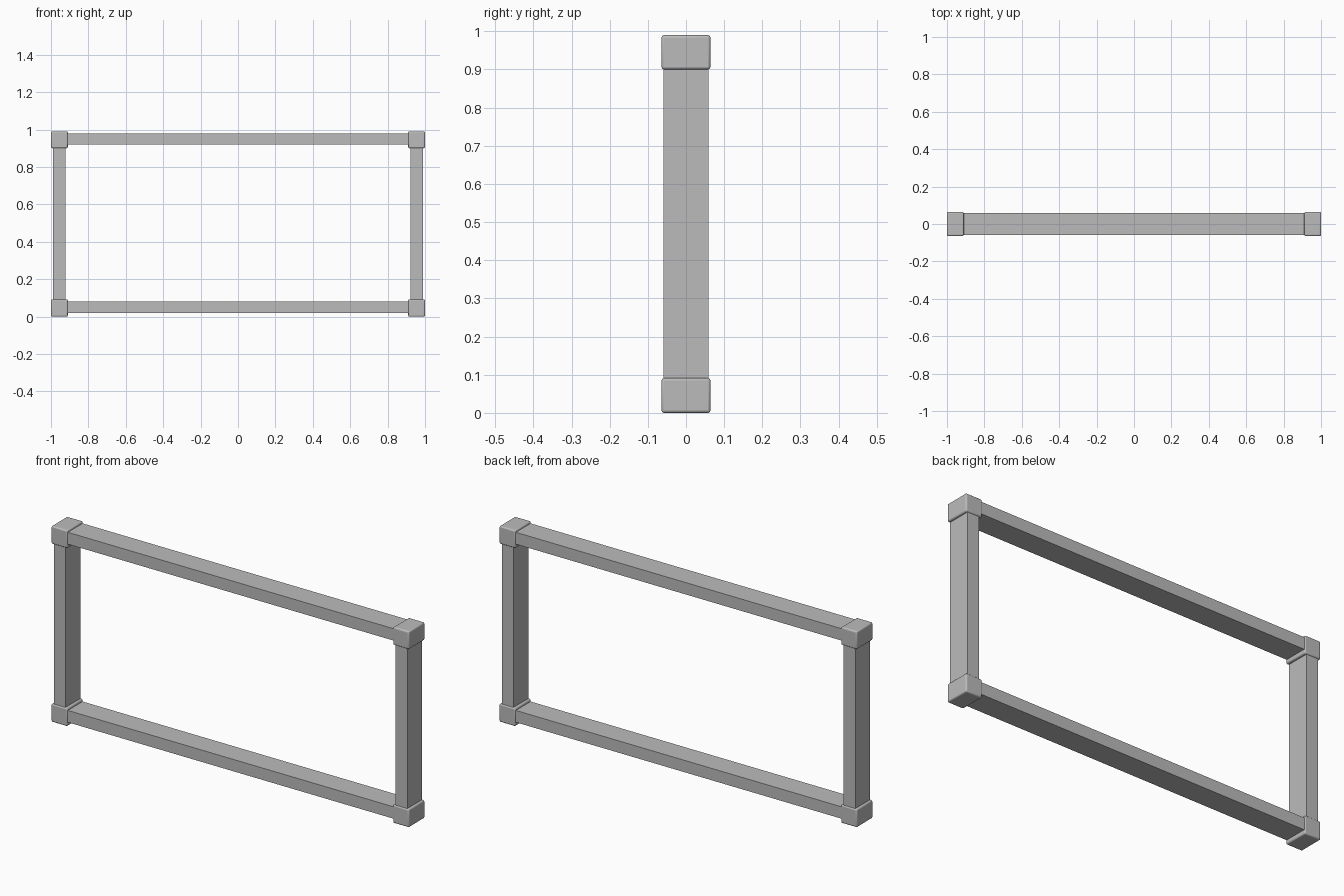
import bpy

if "Cube" in bpy.data.objects:
    bpy.data.objects.remove(bpy.data.objects["Cube"])

grey = bpy.data.materials.new("light grey")
grey.diffuse_color = (0.5, 0.5, 0.5, 1)
grey.use_nodes = True
grey.node_tree.nodes["Principled BSDF"].inputs["Base Color"].default_value = grey.diffuse_color


def box(name, x, z, y, bevel=0.0):
    """Box from x and z ranges, with half depth y."""
    bpy.ops.mesh.primitive_cube_add(
        size=1, location=((x[0] + x[1]) / 2, 0, (z[0] + z[1]) / 2))
    ob = bpy.context.object
    ob.name = name
    ob.scale = (x[1] - x[0], 2 * y, z[1] - z[0])
    bpy.ops.object.transform_apply(location=False, rotation=False, scale=True)
    ob.data.materials.append(grey)
    if bevel:
        mod = ob.modifiers.new("rounded edges", "BEVEL")
        mod.width = bevel
        mod.segments = 3
        bpy.ops.object.shade_smooth_by_angle()
    return ob


HEIGHT = 0.99    # overall frame height
CAP = 0.09       # corner cap size

# Horizontal rails, ending inside the corner caps
for name, z in (("bottom_rail", 0.05), ("top_rail", HEIGHT - 0.05 + 0.01)):
    box(name, (-0.925, 0.925), (z - 0.03, z + 0.03), 0.059)

# Upright posts and rounded corner caps on both sides
for side, s in (("left", -1), ("right", 1)):
    px = sorted((s * 0.923, s * 0.988))
    box(side + "_post", px, (0.08, HEIGHT - 0.08), 0.059)
    cx = sorted((s * (1 - CAP), s * 1.0))
    box(side + "_bottom_cap", cx, (0, CAP + 0.002), 0.064, 0.007)
    box(side + "_top_cap", cx, (HEIGHT - CAP, HEIGHT), 0.064, 0.007)
